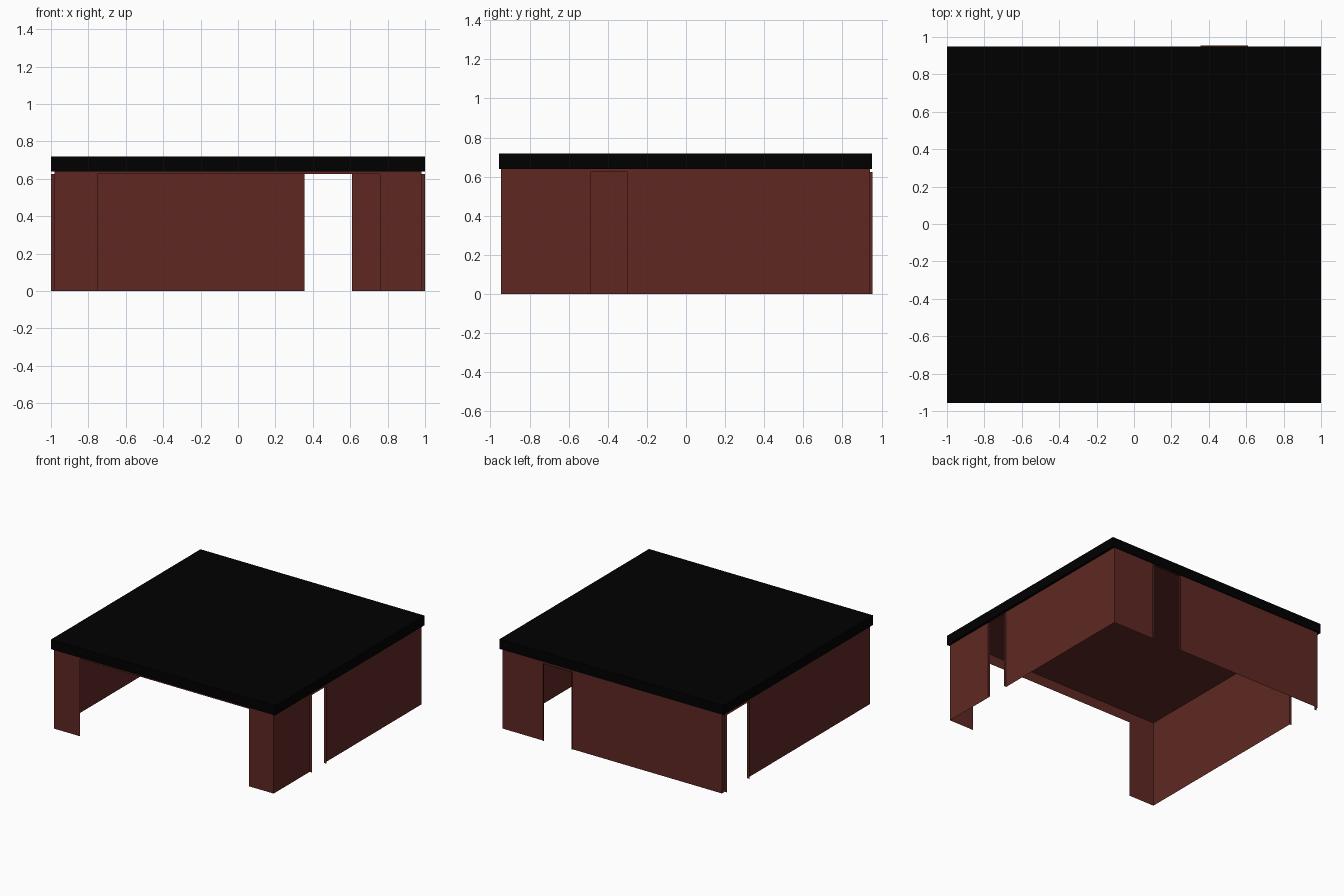
import bpy

if "Cube" in bpy.data.objects:
    bpy.data.objects.remove(bpy.data.objects["Cube"])

X, Y0, Y1 = 0.98, -0.945, 0.942     # wall planes
EAVE, CEIL, HEAD = 0.64, 0.705, 0.625   # roof underside, ceiling, opening heights


def material(name, rgb):
    m = bpy.data.materials.new(name)
    m.diffuse_color = (*rgb, 1)
    m.use_nodes = True
    m.node_tree.nodes["Principled BSDF"].inputs["Base Color"].default_value = m.diffuse_color
    return m


brown = material("brown_wall", (0.113, 0.0205, 0.016))
black = material("black_roof", (0.0, 0.0, 0.0))


def mesh_object(name, verts, faces, mat):
    me = bpy.data.meshes.new(name)
    me.from_pydata(verts, [], faces)
    me.materials.append(mat)
    ob = bpy.data.objects.new(name, me)
    bpy.context.collection.objects.link(ob)
    return ob


def wall(name, axis, pos, ends, door, reveal):
    """Thin wall with a doorway; the doorway edge is extruded outward to `reveal`."""
    def pt(u, z, p):
        return (u, p, z) if axis == "x" else (p, u, z)
    (a, b), (c, d) = ends, door
    outline = [(a, 0), (c, 0), (c, HEAD), (d, HEAD), (d, 0), (b, 0),
               (b, CEIL), (d, CEIL), (c, CEIL), (a, CEIL)]
    verts = [pt(u, z, pos) for u, z in outline]
    faces = [(0, 1, 2, 8, 9), (2, 3, 7, 8), (3, 4, 5, 6, 7)]
    if axis == "x" and pos > 0 or axis == "y" and pos < 0:
        faces = [f[::-1] for f in faces]
    if reveal is not None:
        verts += [pt(u, z, reveal) for u, z in outline[1:5]]
        faces += [(i, i + 1, i + 10, i + 9) for i in (1, 2, 3)]
    return mesh_object(name, verts, faces, brown)


# Four walls, each with its own opening
wall("front_wall", "x", Y0, (-X, X), (-0.75, 0.76), None)
wall("back_wall", "x", Y1, (-X, X), (0.355, 0.61), 0.955)
wall("right_wall", "y", X, (Y0, Y1), (-0.485, -0.30), 1.0)
wall("left_wall", "y", -X, (Y0, Y1), (0.62, 0.905), -1.0)


def rect(x, y0, y1, z):
    return [(-x, y0, z), (x, y0, z), (x, y1, z), (-x, y1, z)]


# Brown ceiling recessed inside the roof
mesh_object("ceiling", rect(X, Y0, Y1, CEIL), [(3, 2, 1, 0)], brown)

# Roof: top, rim and a narrow eave running back to the walls
verts = (rect(1, -0.956, 0.95, 0.718) + rect(1, -0.956, 0.95, EAVE)
         + rect(X, Y0, Y1, EAVE))
faces = [(0, 1, 2, 3)]
for i in range(4):
    j = (i + 1) % 4
    faces += [(4 + i, 4 + j, j, i), (8 + i, 8 + j, 4 + j, 4 + i)]
mesh_object("roof_slab", verts, faces, black)
